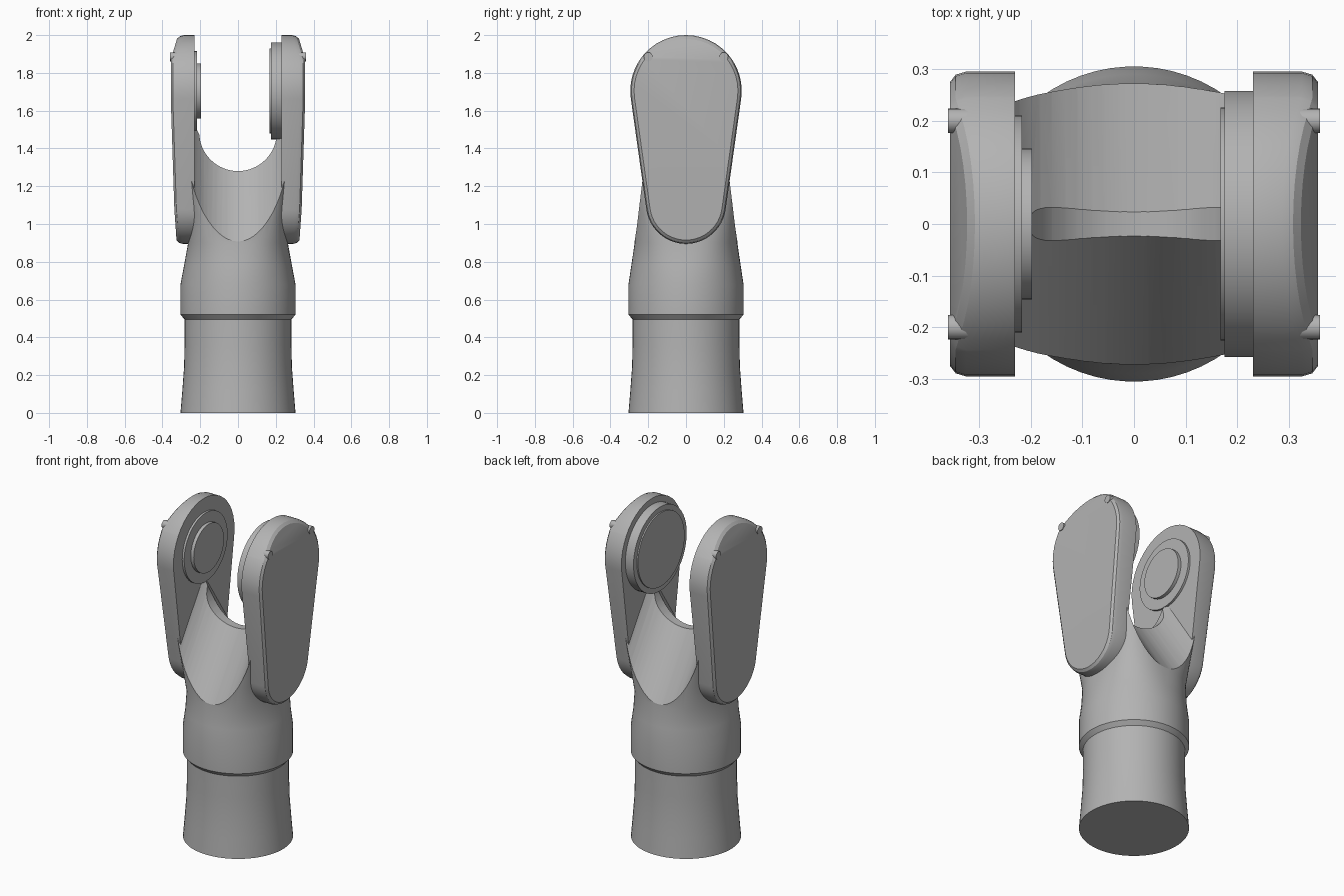
import bpy, bmesh
from math import sin, cos, pi, radians, atan
from mathutils import Matrix

cube = bpy.data.objects.get("Cube")
if cube:
    bpy.data.objects.remove(cube, do_unlink=True)

grey = bpy.data.materials.new("plain grey")
grey.use_nodes = True
COLOUR = (0.45, 0.45, 0.45, 1)
grey.diffuse_color = COLOUR
grey.node_tree.nodes["Principled BSDF"].inputs["Base Color"].default_value = COLOUR


def loft(name, rings, angle=30):
    """Closed solid through rings that have equal point counts."""
    bm = bmesh.new()
    loops = [[bm.verts.new(p) for p in ring] for ring in rings]
    n = len(loops[0])
    for a, b in zip(loops, loops[1:]):
        for i in range(n):
            j = (i + 1) % n
            bm.faces.new((a[i], a[j], b[j], b[i]))
    bm.faces.new(loops[0])
    bm.faces.new(loops[-1])
    bmesh.ops.recalc_face_normals(bm, faces=bm.faces)
    mesh = bpy.data.meshes.new(name)
    bm.to_mesh(mesh)
    bm.free()
    mesh.materials.append(grey)
    obj = bpy.data.objects.new(name, mesh)
    bpy.context.collection.objects.link(obj)
    smooth(obj, angle)
    return obj


def smooth(obj, angle):
    bpy.ops.object.select_all(action='DESELECT')
    obj.select_set(True)
    bpy.context.view_layer.objects.active = obj
    bpy.ops.object.shade_smooth_by_angle(angle=radians(angle))


def section(z, rx, ry, power=2, n=64):
    """Horizontal superellipse ring: power 2 is round, higher is boxy."""
    def bend(v):
        return abs(v) ** (2 / power) * (1 if v > 0 else -1)
    angles = [2 * pi * (i + 0.5) / n for i in range(n)]
    return [(rx * bend(cos(a)), ry * bend(sin(a)), z) for a in angles]


def disc(name, x0, x1, r, y, z, n=48):
    """Cylinder lying along x."""
    return loft(name, [[(x, y + r * cos(2 * pi * i / n), z + r * sin(2 * pi * i / n))
                        for i in range(n)] for x in (x0, x1)])


# Lower tube with a gentle flare at its foot
loft("lower_tube", [section(z, r, r) for z, r in
     [(0, 0.305), (0.12, 0.295), (0.24, 0.286), (0.36, 0.283), (0.53, 0.283)]])

# Fork body: round collar blending into a boxy yoke
body = loft("fork_body", [section(*s) for s in
    [(0.495, 0.283, 0.283), (0.52, 0.305, 0.305), (0.68, 0.305, 0.305),
     (0.78, 0.286, 0.29, 2.1), (0.9, 0.264, 0.272, 2.5), (1.05, 0.255, 0.27, 4),
     (1.25, 0.265, 0.27, 7), (1.5, 0.28, 0.27, 9), (1.6, 0.28, 0.26, 9)]])


def cut(target, cutter):
    mod = target.modifiers.new("cut", 'BOOLEAN')
    mod.operation = 'DIFFERENCE'
    mod.solver = 'EXACT'
    mod.object = cutter
    bpy.ops.object.select_all(action='DESELECT')
    target.select_set(True)
    bpy.context.view_layer.objects.active = target
    bpy.ops.object.modifier_apply(modifier=mod.name)
    bpy.data.objects.remove(cutter, do_unlink=True)


# Saddle between the arms: straight U plus a sloped scoop front and back
steps = [pi * i / 32 for i in range(33)]
u_shape = [(-0.235, 1.8)] + [(-0.205 * cos(a), 1.485 - 0.205 * sin(a)) for a in steps] + [(0.235, 1.8)]
cut(body, loft("saddle_cutter", [[(x, y, z) for x, z in u_shape] for y in (-0.5, 0.5)]))
SLOPE = 1.5
for side in (-1, 1):
    scoop = [(-0.285 * cos(a), 1.43 - 0.52 * sin(a)) for a in steps]
    scoop = [(-0.285, 2.1)] + scoop + [(0.285, 2.1)]
    cut(body, loft("scoop_cutter", [[(x, side * y, z - SLOPE * (y - 0.27)) for x, z in scoop]
                                    for y in (-0.03, 0.5)]))
smooth(body, 30)


# Side paddles: tapered capsule outline with a rounded, leaning outer face
def capsule(inset, n=24):
    tilt = 0.14
    pts = []
    for i in range(n + 1):
        a = -tilt + (pi + 2 * tilt) * i / n
        pts.append(((0.295 - inset) * cos(a), 1.705 + (0.295 - inset) * sin(a)))
    for i in range(n + 1):
        a = pi + tilt + (pi - 2 * tilt) * i / n
        pts.append(((0.212 - inset) * cos(a), 1.107 + (0.212 - inset) * sin(a)))
    return pts


def outer_shift(z):
    return -0.07 * max(0, 1.35 - z) - 0.3 * max(0, z - 1.87)


for side, label in ((1, "left"), (-1, "right")):
    rings = [[(side * 0.23, y, z) for y, z in capsule(0)]]
    for x, inset in ((0.325, 0), (0.345, 0.006), (0.356, 0.02)):
        rings.append([(side * (x + outer_shift(z)), y, z) for y, z in capsule(inset)])
    paddle = loft(label + "_paddle", rings, 25)
    # Split the outer cap where it starts to lean
    bm = bmesh.new()
    bm.from_mesh(paddle.data)
    bmesh.ops.bisect_plane(bm, geom=bm.verts[:] + bm.edges[:] + bm.faces[:],
                           plane_co=(0, 0, 1.87), plane_no=(0, 0, 1))
    bmesh.ops.bisect_plane(bm, geom=bm.verts[:] + bm.edges[:] + bm.faces[:],
                           plane_co=(0, 0, 1.35), plane_no=(0, 0, 1))
    for v in bm.verts:
        if abs(v.co.x) > 0.3 and abs(v.co.z - 1.87) < 0.001 and abs(v.co.y) < 0.23:
            v.co.x = side * 0.356
    bm.to_mesh(paddle.data)
    bm.free()
    # Small pins near the top corners
    for y, where in ((-0.2, "front"), (0.2, "back")):
        disc(f"{label}_{where}_pin", side * 0.29, side * 0.36, 0.024, y, 1.885, 16)

# Bearing discs on the inner faces
disc("right_bearing_ring", -0.24, -0.217, 0.21, 0, 1.705)
disc("right_bearing_hub", -0.24, -0.197, 0.146, 0, 1.705)
disc("left_bearing_ring", 0.24, 0.175, 0.257, 0, 1.705)
disc("left_bearing_hub", 0.24, 0.167, 0.225, 0, 1.705)
